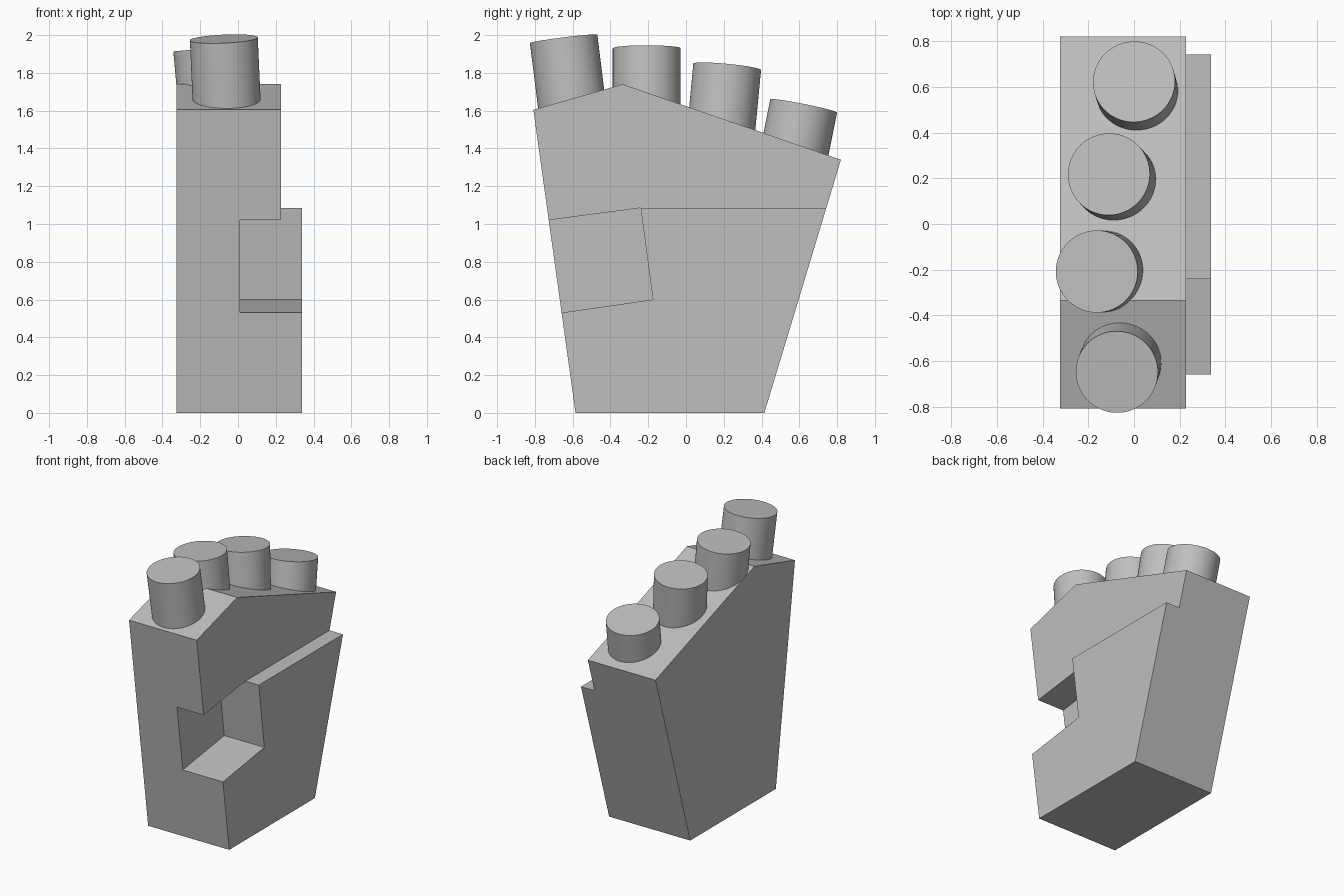
import bpy, bmesh
from mathutils import Vector

cube = bpy.data.objects.get("Cube")
if cube:
    bpy.data.objects.remove(cube, do_unlink=True)

grey = bpy.data.materials.new("plain grey")
grey.use_nodes = True
color = (0.52, 0.52, 0.52, 1)
grey.diffuse_color = color
grey.node_tree.nodes["Principled BSDF"].inputs["Base Color"].default_value = color


def activate(ob):
    bpy.ops.object.select_all(action='DESELECT')
    ob.select_set(True)
    bpy.context.view_layer.objects.active = ob


def slab(name, profile, x0, x1):
    """Extrude a side profile of (y, z) points from x0 to x1."""
    bm = bmesh.new()
    face = bm.faces.new([bm.verts.new((x0, y, z)) for y, z in profile])
    ext = bmesh.ops.extrude_face_region(bm, geom=[face])
    moved = [v for v in ext["geom"] if isinstance(v, bmesh.types.BMVert)]
    bmesh.ops.translate(bm, verts=moved, vec=(x1 - x0, 0, 0))
    bmesh.ops.recalc_face_normals(bm, faces=bm.faces)
    mesh = bpy.data.meshes.new(name)
    bm.to_mesh(mesh)
    bm.free()
    mesh.materials.append(grey)
    ob = bpy.data.objects.new(name, mesh)
    bpy.context.collection.objects.link(ob)
    return ob


def carve(target, cutter):
    cutter.hide_render = True
    mod = target.modifiers.new("carve", 'BOOLEAN')
    mod.operation = 'DIFFERENCE'
    mod.solver = 'EXACT'
    mod.object = cutter
    activate(target)
    bpy.ops.object.modifier_apply(modifier=mod.name)
    bpy.data.objects.remove(cutter, do_unlink=True)


def stud(name, top, axis, length, radius=0.18):
    """Round peg given by the centre of its top and its upward axis."""
    axis = Vector(axis).normalized()
    bpy.ops.mesh.primitive_cylinder_add(
        vertices=64, radius=radius, depth=length,
        location=Vector(top) - axis * length / 2,
        rotation=axis.to_track_quat('Z', 'Y').to_euler())
    ob = bpy.context.object
    ob.name = name
    ob.data.materials.append(grey)
    bpy.ops.object.shade_smooth_by_angle()


# Tapered body with a ridged top
body = slab("body", [(-0.585, 0), (0.415, 0), (0.82, 1.34),
                     (-0.335, 1.74), (-0.808, 1.605)], -0.325, 0.338)

# Step along the upper left side
carve(body, slab("step_cutter", [(-1, 0.8), (-0.3, 0.9), (-0.24, 1.085),
                                 (1, 1.085), (1, 2), (-1, 2)], 0.228, 0.5))

# Notch open to the front and left side
carve(body, slab("notch_cutter", [(-1, 0.984), (-0.24, 1.085),
                                  (-0.175, 0.6), (-1, 0.481)], 0.01, 0.6))

# Four round studs fanned along the top
stud("front_stud", (-0.075, -0.648, 1.98), (-0.045, -0.126, 1), 0.4)
stud("second_stud", (-0.163, -0.208, 1.93), (-0.09, 0, 1), 0.4)
stud("third_stud", (-0.11, 0.218, 1.832), (-0.09, 0.095, 1), 0.4)
stud("rear_stud", (0.0, 0.623, 1.625), (-0.06, 0.2, 1), 0.32)
